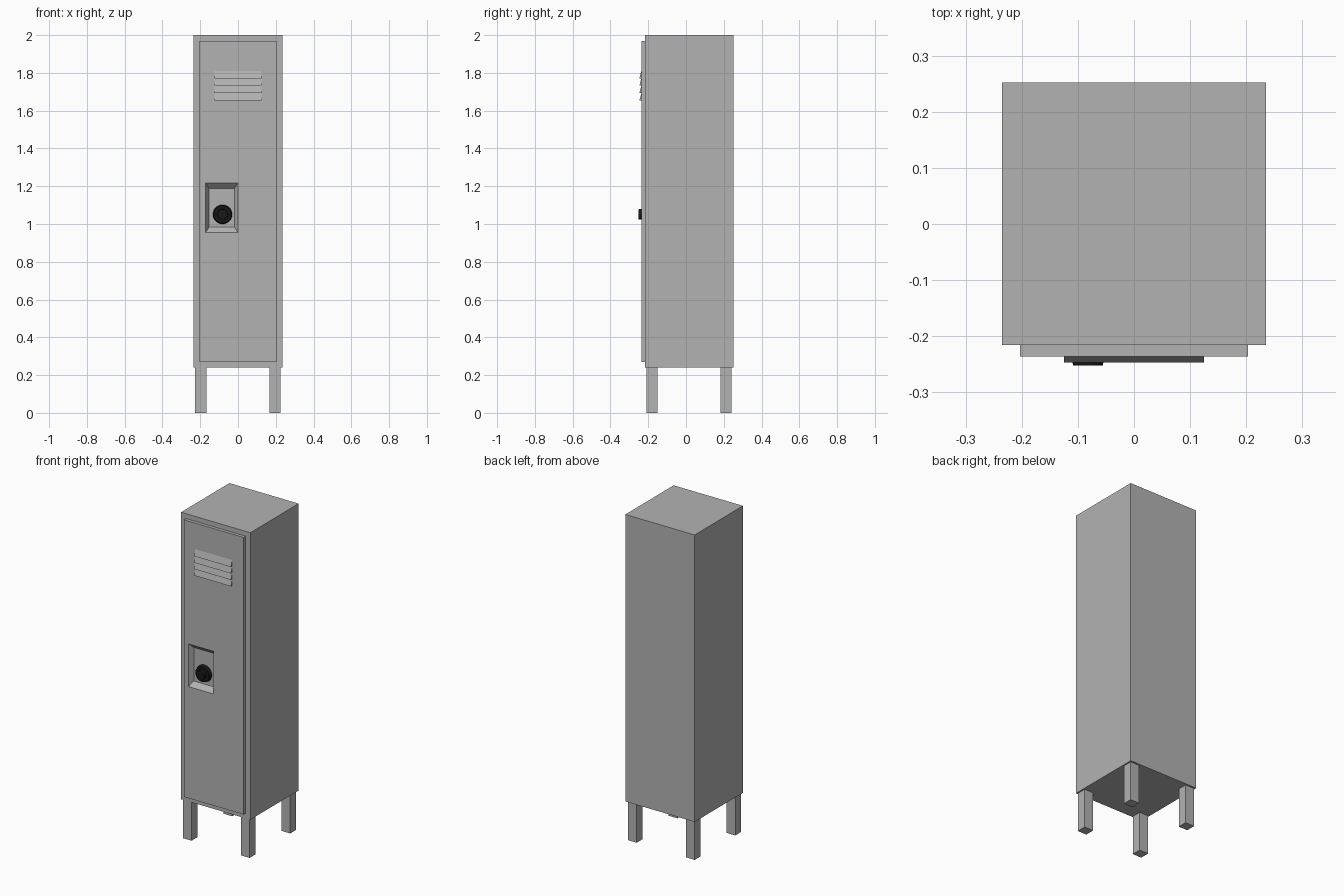
import bpy, bmesh
from math import pi

if "Cube" in bpy.data.objects:
    bpy.data.objects.remove(bpy.data.objects["Cube"])


def material(name, value):
    mat = bpy.data.materials.new(name)
    mat.diffuse_color = (value, value, value, 1)
    mat.use_nodes = True
    mat.node_tree.nodes["Principled BSDF"].inputs["Base Color"].default_value = mat.diffuse_color
    return mat


grey = material("grey_paint", 0.45)
black = material("black", 0.009)


def mesh_object(name, verts, faces):
    bm = bmesh.new()
    vs = [bm.verts.new(v) for v in verts]
    for f in faces:
        bm.faces.new([vs[i] for i in f])
    bmesh.ops.recalc_face_normals(bm, faces=bm.faces)
    me = bpy.data.meshes.new(name)
    bm.to_mesh(me)
    bm.free()
    me.materials.append(grey)
    ob = bpy.data.objects.new(name, me)
    bpy.context.collection.objects.link(ob)
    return ob


BOX = [(0, 1, 2, 3), (4, 5, 6, 7), (0, 1, 5, 4), (1, 2, 6, 5), (2, 3, 7, 6), (3, 0, 4, 7)]


def frustum(name, front, back):
    """Solid between two xz rectangles, each given as (y, x0, x1, z0, z1)."""
    verts = []
    for y, x0, x1, z0, z1 in (front, back):
        verts += [(x0, y, z0), (x1, y, z0), (x1, y, z1), (x0, y, z1)]
    return mesh_object(name, verts, BOX)


def box(name, x0, x1, y0, y1, z0, z1):
    return frustum(name, (y0, x0, x1, z0, z1), (y1, x0, x1, z0, z1))


# Cabinet and door
body = box("cabinet_body", -0.235, 0.235, -0.216, 0.252, 0.239, 2.0)
door = box("door", -0.203, 0.203, -0.236, -0.216, 0.27, 1.97)

# Tapered lock recess, extended past the door face so the cut is clean
FLOOR = -0.208
outer = (-0.236, -0.171, -0.001, 0.955, 1.217)
inner = (FLOOR, -0.154, -0.018, 0.983, 1.189)
beyond = [2 * a - b for a, b in zip(outer, inner)]
cutter = frustum("recess_cutter", beyond, inner)
cutter.hide_render = True
cutter.hide_viewport = True
for ob in (body, door):
    mod = ob.modifiers.new("recess", 'BOOLEAN')
    mod.operation = 'DIFFERENCE'
    mod.solver = 'EXACT'
    mod.object = cutter

# Vent louvres: wedges projecting at their lower edge
pitch = 0.0395
for i in range(4):
    z = 1.653 + i * pitch
    profile = [(-0.235, z), (-0.247, z), (-0.236, z + pitch), (-0.235, z + pitch)]
    verts = [(x, y, h) for x in (-0.125, 0.125) for y, h in profile]
    mesh_object(f"vent_louvre_{i + 1}", verts, BOX)

# Legs
for xn, x in (("left", -0.198), ("right", 0.196)):
    for yn, y in (("front", -0.181), ("back", 0.212)):
        box(f"{yn}_{xn}_leg", x - 0.03, x + 0.03, y - 0.029, y + 0.029, 0, 0.241)

# Combination dial: base disc and protruding knob
for name, r1, r2, y0, y1 in (("dial_base", 0.051, 0.046, FLOOR, -0.231),
                             ("dial_knob", 0.028, 0.027, -0.231, -0.252)):
    bpy.ops.mesh.primitive_cone_add(vertices=32, radius1=r1, radius2=r2, depth=y0 - y1,
                                    location=(-0.082, (y0 + y1) / 2, 1.051),
                                    rotation=(pi / 2, 0, 0))
    ob = bpy.context.object
    ob.name = name
    ob.data.materials.append(black)
    bpy.ops.object.shade_smooth_by_angle()
